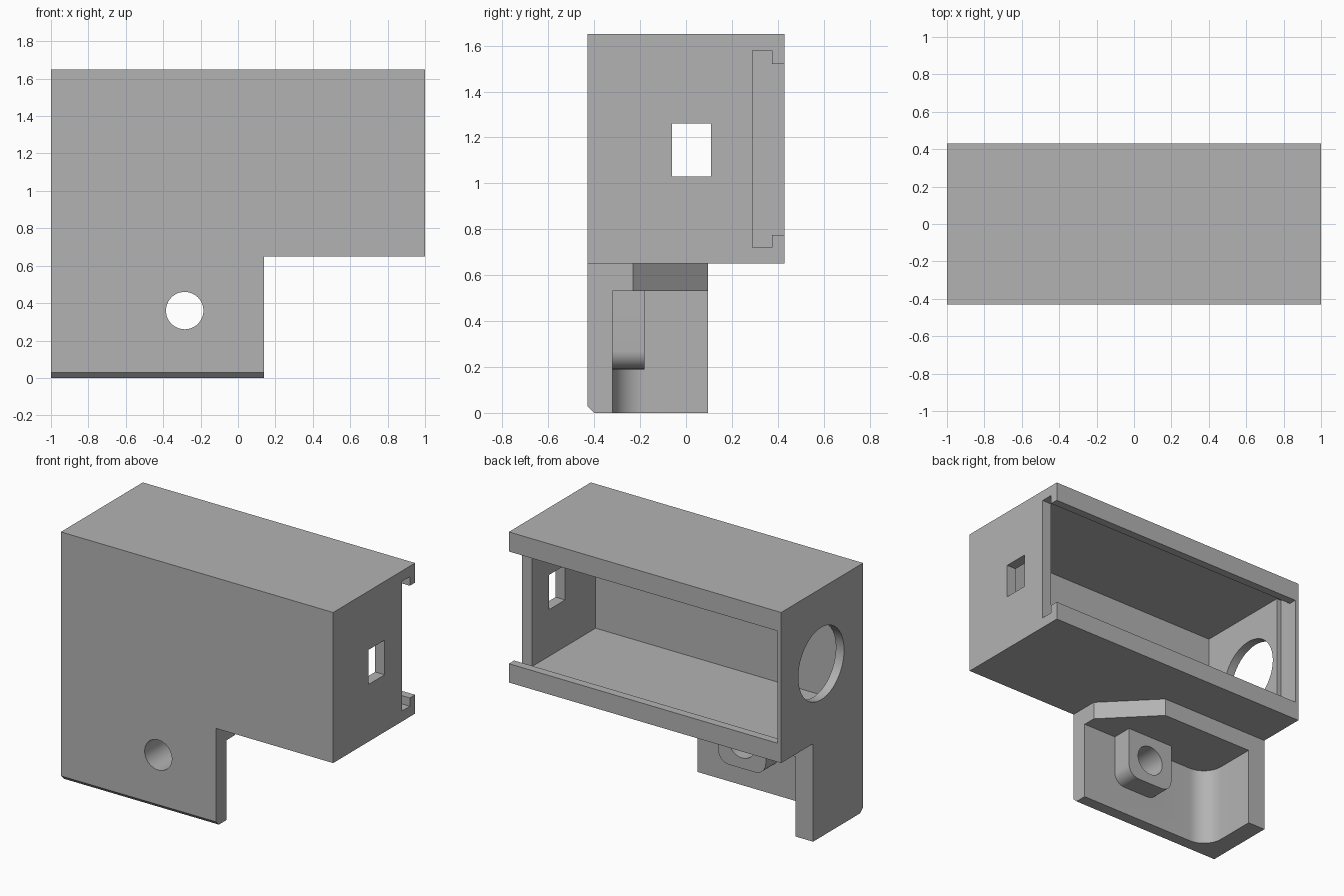
import bpy
import bmesh
import math
from mathutils import Matrix, Vector

if "Cube" in bpy.data.objects:
    bpy.data.objects.remove(bpy.data.objects["Cube"], do_unlink=True)

grey = bpy.data.materials.new("plain grey")
grey.use_nodes = True
colour = (0.45, 0.45, 0.45, 1)
grey.diffuse_color = colour
grey.node_tree.nodes["Principled BSDF"].inputs["Base Color"].default_value = colour

# Each axis gives the profile plane: z -> (x, y), y -> (x, z), x -> (y, z)
PLANES = {
    "z": lambda a, b, h: (a, b, h),
    "y": lambda a, b, h: (a, h, b),
    "x": lambda a, b, h: (h, a, b),
}


def prism(name, axis, profile, low, high):
    """Extrude a closed 2D profile along an axis."""
    place = PLANES[axis]
    bm = bmesh.new()
    face = bm.faces.new([bm.verts.new(place(a, b, low)) for a, b in profile])
    out = bmesh.ops.extrude_face_region(bm, geom=[face])
    moved = [v for v in out["geom"] if isinstance(v, bmesh.types.BMVert)]
    bmesh.ops.translate(bm, verts=moved, vec=place(0, 0, high - low))
    bmesh.ops.recalc_face_normals(bm, faces=bm.faces)
    mesh = bpy.data.meshes.new(name)
    bm.to_mesh(mesh)
    bm.free()
    mesh.materials.append(grey)
    ob = bpy.data.objects.new(name, mesh)
    bpy.context.collection.objects.link(ob)
    return ob


def rect(a0, a1, b0, b1):
    return [(a0, b0), (a1, b0), (a1, b1), (a0, b1)]


def arc(a, b, radius, start, end, steps=10):
    angles = [math.radians(start + (end - start) * i / steps) for i in range(steps + 1)]
    return [(a + radius * math.cos(t), b + radius * math.sin(t)) for t in angles]


def circle(a, b, radius):
    return arc(a, b, radius, 0, 360, 48)[:-1]


def combine(target, other, operation):
    """Apply a boolean and discard the second object."""
    mod = target.modifiers.new(operation.lower(), "BOOLEAN")
    mod.operation = operation
    mod.solver = "EXACT"
    mod.object = other
    bpy.ops.object.select_all(action="DESELECT")
    bpy.context.view_layer.objects.active = target
    target.select_set(True)
    bpy.ops.object.modifier_apply(modifier=mod.name)
    bpy.data.objects.remove(other, do_unlink=True)


LEFT, RIGHT = 1.0, -1.0
FRONT, BACK = -0.43, 0.43
BASE, TOP = 0.65, 1.65
LEG_EDGE, LEG_BACK = 0.14, 0.095
PLATE, WALL = -0.32, -0.87
EPS = 0.1

# Front silhouette: box with a mounting plate hanging below one end
housing = prism("housing", "y", [
    (RIGHT, 0), (LEG_EDGE, 0), (LEG_EDGE, BASE), (LEFT, BASE), (LEFT, TOP), (RIGHT, TOP),
], FRONT, PLATE)
combine(housing, prism("box", "z", rect(RIGHT, LEFT, FRONT, BACK), BASE, TOP), "UNION")

# Side wall of the mount, with a rounded inner corner
fillet = 0.14
corner = arc(WALL + fillet, PLATE + fillet, fillet, 180, 270)
mount = prism("mount_wall", "z", [
    (RIGHT, FRONT), (LEG_EDGE, FRONT), (LEG_EDGE, PLATE)]
    + corner[::-1] + [(WALL, LEG_BACK), (RIGHT, LEG_BACK)], 0, BASE)
combine(housing, mount, "UNION")

# Slanted shelf under the box
shelf = prism("shelf", "z", [
    (RIGHT, FRONT), (LEG_EDGE, FRONT), (LEG_EDGE, -0.23), (-0.18, LEG_BACK), (RIGHT, LEG_BACK),
], 0.53, BASE)
combine(housing, shelf, "UNION")

# Screw boss with rounded lower corners
hole_x, hole_z, half, r = -0.285, 0.36, 0.175, 0.08
low = 0.19 + r
boss = prism("boss", "y",
    arc(hole_x - half + r, low, r, 180, 270)
    + arc(hole_x + half - r, low, r, 270, 360)
    + [(hole_x + half, 0.56), (hole_x - half, 0.56)], PLATE - 0.05, -0.18)
combine(housing, boss, "UNION")

# Cavity, lid groove open at the left end, and the narrower opening between the lips
cuts = [
    prism("cavity", "z", rect(-0.94, 0.93, -0.38, 0.32), 0.72, 1.58),
    prism("lid_groove", "z", rect(-0.975, LEFT + EPS, 0.29, 0.375), 0.72, 1.58),
    prism("lid_opening", "z", rect(-0.975, LEFT + EPS, 0.33, BACK + EPS), 0.775, 1.52),
    # Square window, round port, screw hole and lower front chamfer
    prism("window", "x", rect(-0.06, 0.11, 1.03, 1.26), 0.9, LEFT + EPS),
    prism("port", "x", circle(0.01, 1.15, 0.24), RIGHT - EPS, -0.9),
    prism("screw_hole", "y", circle(hole_x, hole_z, 0.1), FRONT - EPS, 0),
    prism("chamfer", "x", [(-0.5, -0.04), (-0.36, -0.04), (-0.5, 0.1)], RIGHT - EPS, LEFT),
]
for cutter in cuts:
    combine(housing, cutter, "DIFFERENCE")

bpy.ops.object.select_all(action="DESELECT")
housing.select_set(True)
bpy.context.view_layer.objects.active = housing
bpy.ops.object.shade_smooth_by_angle(angle=math.radians(30))
